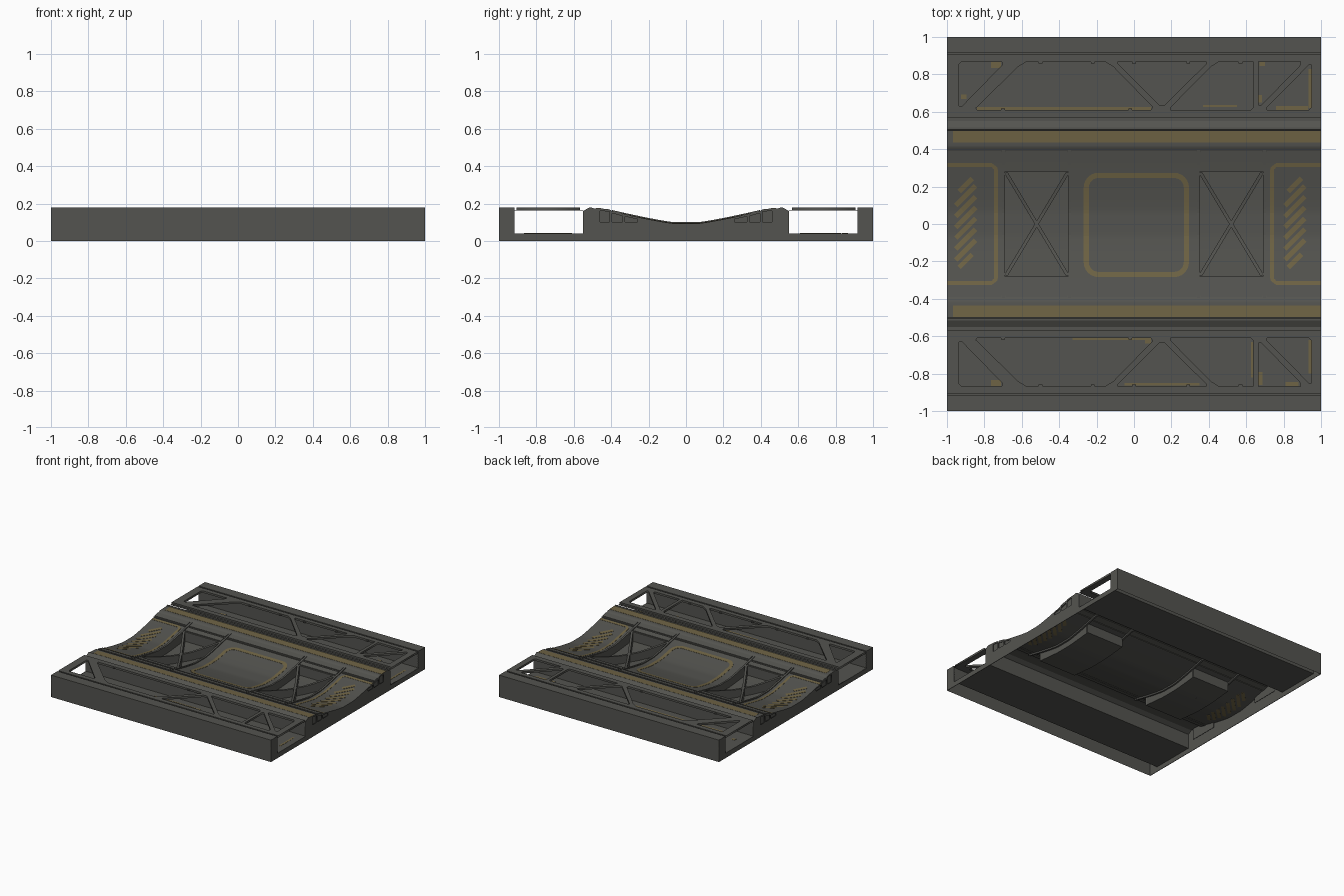
import bpy, bmesh, math
from mathutils import Matrix, Vector

if "Cube" in bpy.data.objects:
    bpy.data.objects.remove(bpy.data.objects["Cube"])

def material(name, rgb):
    m = bpy.data.materials.new(name)
    m.diffuse_color = (*rgb, 1)
    m.use_nodes = True
    m.node_tree.nodes["Principled BSDF"].inputs["Base Color"].default_value = m.diffuse_color
    return m

GREY = material("dark_grey_metal", (0.088, 0.088, 0.079))
YELLOW = material("worn_yellow_paint", (0.158, 0.126, 0.058))

def add_object(name, mesh, mat, smooth=False):
    ob = bpy.data.objects.new(name, mesh)
    bpy.context.collection.objects.link(ob)
    mesh.materials.clear()
    mesh.materials.append(mat)
    if smooth:
        bpy.ops.object.select_all(action='DESELECT')
        ob.select_set(True)
        bpy.context.view_layer.objects.active = ob
        bpy.ops.object.shade_smooth_by_angle(angle=math.radians(25))
    return ob

def bar_z(y):
    """Top height of the frame bars over the curved middle channel."""
    y = abs(y)
    if y > 0.42:
        return 0.171 + 0.004 * (y - 0.42) / 0.08
    return 0.10 + 0.071 * (max(0, y - 0.06) / 0.36) ** 1.2

def sheet_z(y):
    """Channel sheet, a little below the bars."""
    return bar_z(y) - 0.007 * min(1, max(0, (0.41 - abs(y)) / 0.02))

def pit_z(y):
    return 0.035 + 0.5 * (sheet_z(y) - 0.093)

def quads(name, faces, mat=GREY, smooth=False, fix=False):
    bm = bmesh.new()
    for f in faces:
        bm.faces.new([bm.verts.new(p) for p in f])
    bmesh.ops.remove_doubles(bm, verts=bm.verts, dist=1e-5)
    if fix:
        bmesh.ops.recalc_face_normals(bm, faces=bm.faces)
    mesh = bpy.data.meshes.new(name)
    bm.to_mesh(mesh)
    bm.free()
    return add_object(name, mesh, mat, smooth)

def sweep_x(name, profile):
    """Open sheet: yz profile run along x from -1 to 1."""
    return quads(name, [[(-1, *a), (1, *a), (1, *b), (-1, *b)]
                        for a, b in zip(profile, profile[1:])])

def cut_plate(name, outline, holes, thickness, matrix):
    """Flat plate with holes, from a filled 2D curve."""
    cu = bpy.data.curves.new(name, 'CURVE')
    cu.dimensions, cu.fill_mode, cu.extrude = '2D', 'BOTH', thickness / 2
    for loop in [outline] + holes:
        sp = cu.splines.new('POLY')
        sp.points.add(len(loop) - 1)
        for p, co in zip(sp.points, loop):
            p.co = (co[0], co[1], 0, 1)
        sp.use_cyclic_u = True
    tmp = bpy.data.objects.new(name + "_curve", cu)
    bpy.context.collection.objects.link(tmp)
    dg = bpy.context.evaluated_depsgraph_get()
    mesh = bpy.data.meshes.new_from_object(tmp.evaluated_get(dg))
    bpy.data.objects.remove(tmp)
    mesh.transform(matrix)
    return add_object(name, mesh, GREY)

def ribbon(name, path, width, mat, zfun=sheet_z, low=0.0006, high=0.002, closed=False):
    """Strip that follows a path and hugs a height rule."""
    pts = []
    src = [Vector(p) for p in path]
    pairs = list(zip(src, src[1:] + src[:1])) if closed else list(zip(src, src[1:]))
    for a, b in pairs:
        n = max(1, math.ceil(abs(b.y - a.y) / 0.02))
        pts += [a.lerp(b, i / n) for i in range(n)]
    if not closed:
        pts.append(src[-1])
    n, rings = len(pts), []
    for i, p in enumerate(pts):
        a = pts[(i - 1) % n] if closed or i else p
        b = pts[(i + 1) % n] if closed or i < n - 1 else p
        t = (b - a).normalized()
        s = Vector((-t.y, t.x)) * width / 2
        l, r = p + s, p - s
        under = low if callable(low) else lambda y: zfun(y) + low
        rings.append([(l.x, l.y, zfun(l.y) + high), (r.x, r.y, zfun(r.y) + high),
                      (r.x, r.y, under(r.y)), (l.x, l.y, under(l.y))])
    faces = []
    for i in range(n if closed else n - 1):
        a, b = rings[i], rings[(i + 1) % n]
        faces += [[a[k], b[k], b[(k + 1) % 4], a[(k + 1) % 4]] for k in range(4)]
    if not closed:
        faces += [rings[0], rings[-1]]
    return quads(name, faces, mat, fix=True)

# Curved middle channel, with two sunken bays
xs = [-1, -0.69, -0.35, 0.35, 0.69, 1]
ys = sorted([-0.5 + 0.02 * i for i in range(51)] + [-0.41, 0.41, -0.39, 0.39])
sheet, pits = [], []
for a, b in zip(ys, ys[1:]):
    for i, (x0, x1) in enumerate(zip(xs, xs[1:])):
        bay = i in (1, 3) and abs(a + b) / 2 < 0.28
        z = pit_z if bay else sheet_z
        (pits if bay else sheet).append([(x0, a, z(a)), (x1, a, z(a)), (x1, b, z(b)), (x0, b, z(b))])
        if bay:
            for x in (x0, x1):
                pits.append([(x, a, z(a)), (x, b, z(b)), (x, b, sheet_z(b)), (x, a, sheet_z(a))])
for x0, x1 in ((-0.69, -0.35), (0.35, 0.69)):
    for y in (-0.28, 0.28):
        pits.append([(x0, y, pit_z(y)), (x1, y, pit_z(y)), (x1, y, sheet_z(y)), (x0, y, sheet_z(y))])
quads("channel_sheet", sheet, smooth=True)
quads("sunken_bays", pits, smooth=True)

# Side ridges, tunnels and outer walls; the underside stays open
rim = [(0.55, 0.16), (0.515, 0.18), (0.505, 0.18), (0.50, 0.175)]
outer = [(1, 0), (1, 0.18), (0.917, 0.18), (0.917, 0.04), (0.55, 0.04)]
for s, side in ((-1, "front"), (1, "back")):
    sweep_x(side + "_wall_and_ridge", [(s * y, z) for y, z in outer + rim])

# End walls with small slanted windows and backing plates
half = outer + rim + [(y, sheet_z(y)) for y in reversed(ys) if 0.01 < y < 0.49]
outline = half + [(-y, z) for y, z in reversed(half)]
top = lambda y: max(sheet_z(y) - 0.012, 0.108)
windows = []
for y0, y1 in ((0.26, 0.325), (0.34, 0.395), (0.41, 0.46)):
    for s in (-1, 1):
        windows.append([(s * y0, 0.10), (s * y1, 0.10), (s * y1, top(y1)), (s * y0, top(y0))])
yz = Matrix(((0, 0, 1, 0), (1, 0, 0, 0), (0, 1, 0, 0), (0, 0, 0, 1)))
for s, side in ((-1, "left"), (1, "right")):
    cut_plate(side + "_end_wall", outline, windows, 0.004, Matrix.Translation((s * 0.998, 0, 0)) @ yz)
    for t in (-1, 1):
        back = [(t * 0.24, 0.08), (t * 0.48, 0.08)]
        back += [(t * y, sheet_z(y) - 0.0005) for y in reversed(ys) if 0.23 < y < 0.485]
        cut_plate(side + "_window_backing", back, [], 0.002, Matrix.Translation((s * 0.985, 0, 0)) @ yz)

# Truss plates over the tunnels
truss = [
    [(-0.935, 0.855), (-0.925, 0.865), (-0.705, 0.865), (-0.705, 0.85), (-0.92, 0.63), (-0.935, 0.63)],
    [(-0.845, 0.62), (-0.62, 0.84), (-0.58, 0.865), (-0.15, 0.865), (-0.11, 0.84), (0.10, 0.625), (0.09, 0.61), (-0.84, 0.61)],
    [(-0.085, 0.868), (0.385, 0.868), (0.385, 0.855), (0.165, 0.637), (0.135, 0.637), (-0.085, 0.855)],
    [(0.195, 0.61), (0.195, 0.622), (0.41, 0.84), (0.45, 0.865), (0.64, 0.865), (0.64, 0.625), (0.625, 0.61)],
    [(0.665, 0.868), (0.89, 0.868), (0.89, 0.85), (0.68, 0.635), (0.665, 0.635)],
    [(0.71, 0.61), (0.71, 0.622), (0.935, 0.85), (0.95, 0.85), (0.95, 0.625), (0.935, 0.61)]]
flat = lambda z: (lambda y: z)
for s, side in ((-1, "front"), (1, "back")):
    holes = [[(x, s * y) for x, y in h] for h in truss]
    for part, y0, y1, z0, z1 in (("truss_base", 0.55, 0.917, 0.164, 0.166),
                                 ("truss_plate", 0.567, 0.905, 0.166, 0.18)):
        rect = [(-1, s * y0), (1, s * y0), (1, s * y1), (-1, s * y1)]
        cut_plate(f"{side}_{part}", rect, holes, z1 - z0, Matrix.Translation((0, 0, (z0 + z1) / 2)))
    # Small clips hanging in the truss holes
    for x, y in ((-0.5, 0.865), (-0.22, 0.865), (0, 0.865), (0.29, 0.865), (0.57, 0.865), (-0.7, 0.61), (-0.02, 0.61)):
        ribbon(side + "_clip", [(x - 0.01, s * y), (x + 0.01, s * y)], 0.016, GREY, flat(0.165), 0, 0.008)
    # Yellow line along the ridge
    ribbon(side + "_ridge_stripe", [(-0.968, s * 0.467), (1, s * 0.467)], 0.062, YELLOW)
    # Lengthwise rails in the channel, broken at the cross bars
    for x0, x1 in ((-1, -0.71), (-0.685, -0.357), (-0.333, 0.333), (0.357, 0.685), (0.71, 1)):
        bay = 0.3 < abs(x0 + x1) / 2 < 0.6
        for y, w in ((0.367, 0.045), (0.308, 0.044)) if bay else ((0.367, 0.045), (0.335, 0.006)):
            ribbon(side + "_rail", [(x0, s * y), (x1, s * y)], w, GREY, bar_z, -0.012, 0)

# Cross bars and diagonal braces standing in the sunken bays
for x in (-0.697, -0.345, 0.345, 0.697):
    ribbon("cross_bar", [(x, -0.395), (x, 0.395)], 0.015, GREY, bar_z, -0.02, 0)
for s in (-1, 1):
    for d in (-1, 1):
        ribbon("bay_brace", [(s * 0.52 - 0.165, -d * 0.275), (s * 0.52 + 0.165, d * 0.275)], 0.018, GREY,
               bar_z, pit_z, -0.001)

# Yellow rounded frame on the middle panel
ring = []
for cx, cy, a0 in ((0.215, 0.195, 0), (-0.19, 0.195, 90), (-0.19, -0.205, 180), (0.215, -0.205, 270)):
    ring += [(cx + 0.065 * math.cos(math.radians(a0 + a)), cy + 0.065 * math.sin(math.radians(a0 + a)))
             for a in range(0, 91, 15)]
ribbon("middle_frame_paint", ring, 0.028, YELLOW, closed=True)

# Yellow brackets and warning slashes on the end panels, the slashes showing on both faces
for s, side in ((-1, "left"), (1, "right")):
    ribbon(side + "_bracket_paint", [(s, 0.315), (s * 0.76, 0.315), (s * 0.738, 0.295), (s * 0.738, -0.295),
                                     (s * 0.76, -0.315), (s, -0.315)], 0.02, YELLOW)
    cx = -0.9 if s < 0 else 0.86
    for i in range(8):
        y = -0.197 + 0.058 * i
        r = 0.035 if i in (0, 7) else 0.053
        ribbon(side + "_warning_slash", [(cx - r, y - r), (cx + r, y + r)], 0.026, YELLOW, low=-0.002)

# Worn paint on the tunnel floors
wear = [((-0.84, 0.617), (0.09, 0.617), 0.015), ((0.37, 0.63), (0.55, 0.63), 0.01), ((0.94, 0.62), (0.94, 0.83), 0.016),
        ((0.76, 0.62), (0.93, 0.62), 0.02), ((0.675, 0.65), (0.675, 0.69), 0.02), ((-0.925, 0.68), (-0.895, 0.68), 0.025),
        ((-0.765, 0.85), (-0.71, 0.85), 0.03), ((0.67, 0.855), (0.70, 0.855), 0.02),
        ((-0.33, -0.615), (0.09, -0.615), 0.01), ((-0.05, -0.857), (0.35, -0.857), 0.015), ((0.94, -0.62), (0.94, -0.8), 0.016),
        ((0.675, -0.79), (0.675, -0.86), 0.022), ((0.63, -0.63), (0.63, -0.82), 0.01), ((-0.765, -0.85), (-0.71, -0.85), 0.03),
        ((0.81, -0.855), (0.88, -0.855), 0.02), ((0.06, -0.625), (0.09, -0.625), 0.03)]
for a, b, w in wear:
    ribbon("floor_wear", [a, b], w, YELLOW, flat(0.04))
